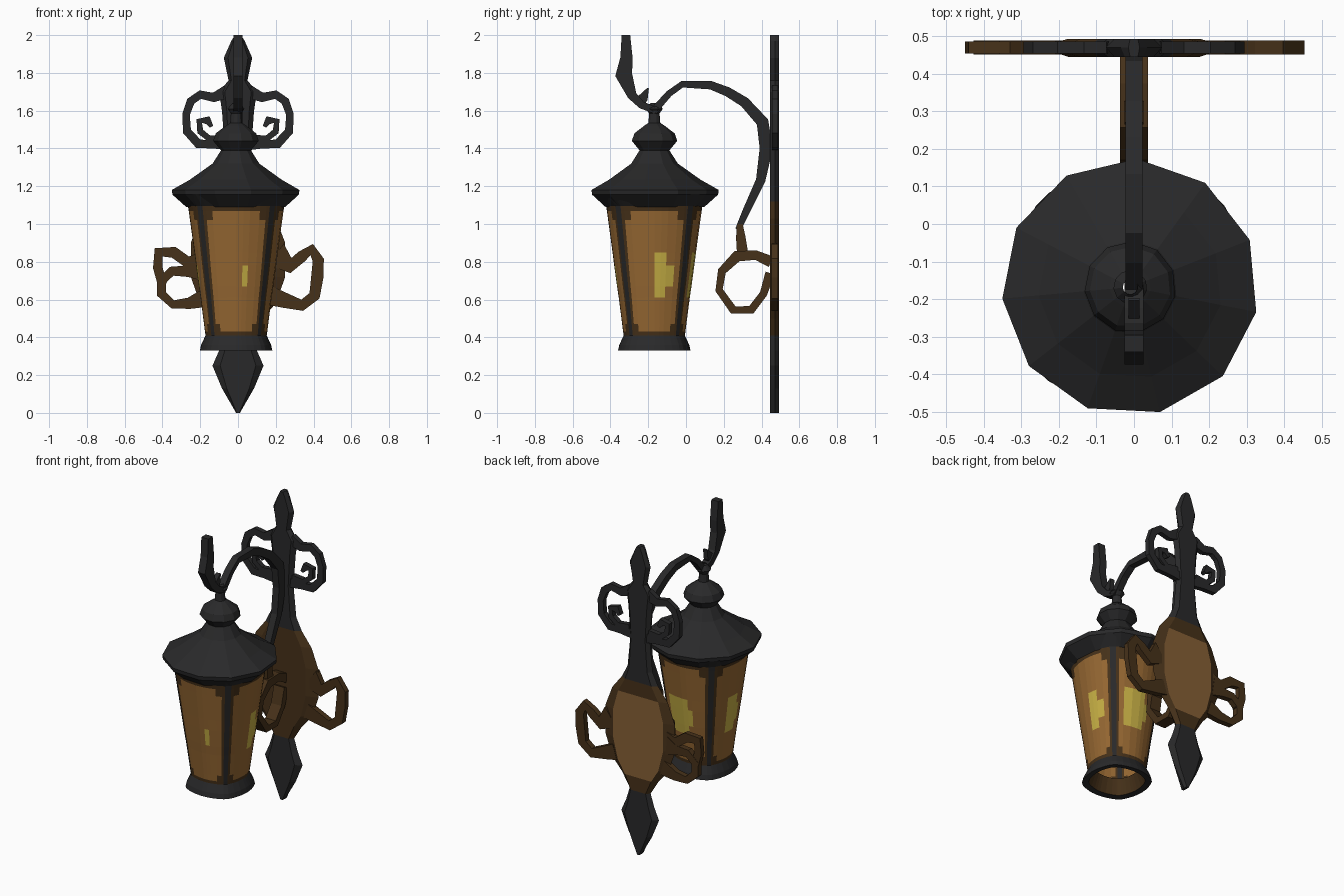
import bpy, bmesh, math
from mathutils import Vector


def material(name, rgb):
    m = bpy.data.materials.new(name)
    m.diffuse_color = (*rgb, 1)
    return m


IRON = material("charcoal iron", (0.022, 0.022, 0.023))
BROWN = material("dark brown", (0.062, 0.031, 0.010))
AMBER = material("amber glass", (0.31, 0.14, 0.033))
GLOW = material("yellow glow", (0.58, 0.44, 0.06))
BRONZE = material("bronze", (0.24, 0.115, 0.035))
MATS = [IRON, BROWN, AMBER, GLOW, BRONZE]

CX, CY = -0.01, -0.168     # lantern axis


def loft(name, rings, rule=lambda row, col: 0, caps=True):
    """Skin a list of equal closed rings; rule gives the material of each face."""
    bm = bmesh.new()
    vs = [[bm.verts.new(p) for p in r] for r in rings]
    n = len(rings[0])
    for i in range(len(vs) - 1):
        for j in range(n):
            k = (j + 1) % n
            f = bm.faces.new((vs[i][j], vs[i][k], vs[i + 1][k], vs[i + 1][j]))
            f.material_index = rule(i, j)
    if caps:
        for r, row in ((vs[0], 0), (vs[-1], len(vs) - 2)):
            bm.faces.new(r).material_index = rule(row, 0)
    bmesh.ops.recalc_face_normals(bm, faces=bm.faces)
    me = bpy.data.meshes.new(name)
    bm.to_mesh(me)
    bm.free()
    for m in MATS:
        me.materials.append(m)
    ob = bpy.data.objects.new(name, me)
    bpy.context.collection.objects.link(ob)
    return ob


def ribbon(name, path, depth, place, mat=0):
    """Flat bar along a planar path of (u, v, width); place maps (u, v, d) to 3D."""
    rings = []
    for i, (u, v, w) in enumerate(path):
        a = path[max(i - 1, 0)]
        b = path[min(i + 1, len(path) - 1)]
        t = Vector((b[0] - a[0], b[1] - a[1])).normalized()
        n = Vector((-t.y, t.x)) * w / 2
        p = Vector((u, v))
        h = depth / 2
        rings.append([place(*(p + n), -h), place(*(p + n), h),
                      place(*(p - n), h), place(*(p - n), -h)])
    return loft(name, rings, lambda r, c: mat)


def on_wall(u, v, d):
    return (u, 0.47 + d, v)


def on_middle(u, v, d):
    return (d, u, v)


# Lantern body: four bulging glass panels between corner bars
cols = [-37, -29, -15, 0, 9, 17, 29, 37, 41, 49]
angles = [(q * 90 + a, 1 + 0.07 * min(1, (abs(a) / 41) ** 2))
          for q in range(4) for a in cols]                # q: right, back, left, front
rows = [(0.43, 0.125), (0.335, 0.155), (0.33, 0.192), (0.36, 0.185), (0.41, 0.162),
        (0.43, 0.165), (0.47, 0.170), (0.61, 0.188), (0.67, 0.197), (0.78, 0.212),
        (0.85, 0.221), (1.02, 0.244), (1.07, 0.251), (1.095, 0.255), (1.16, 0.31)]
GLOW_COLS = {0: (3, 4, 5), 1: (1, 2, 3, 4), 2: (2, 3, 4), 3: (4,)}


def body_rule(row, col):
    q, c = divmod(col, len(cols))
    z = (rows[row][0] + rows[row + 1][0]) / 2
    if row == 0:
        return 1
    if z < 0.41 or z > 1.1 or c == 8:
        return 0
    if z < 0.43 or z > 1.07 or c in (7, 9):
        return 1
    if (z < 0.47 or z > 1.02) and c in (0, 6):            # rounded panel corners
        return 1
    if 0.61 < z < 0.85 and c in GLOW_COLS[q]:
        middle = 0.67 < z < 0.78
        if middle or (c != GLOW_COLS[q][-1] and q != 3):
            return 3
    return 2


def ring_at(z, r, angs):
    return [(CX + r * f * math.cos(math.radians(a)),
             CY + r * f * math.sin(math.radians(a)), z) for a, f in angs]


loft("lantern_body", [ring_at(z, r, angles) for z, r in rows], body_rule, caps=False)

# Roof with rim, collar and stem
eleven = [(87 + i * 360 / 11, 1.0) for i in range(11)]
roof = [(1.09, 0.265), (1.155, 0.338), (1.18, 0.342), (1.235, 0.245), (1.32, 0.125),
        (1.39, 0.080), (1.44, 0.122), (1.48, 0.108), (1.52, 0.055), (1.535, 0.032),
        (1.585, 0.028), (1.61, 0.045), (1.64, 0.02)]
loft("lantern_roof", [ring_at(z, r, eleven) for z, r in roof], caps=False)

# Wall plate: finials at both ends, a column, and an oval bronze-backed middle
plate = [(0, .01), (.13, .085), (.25, .135), (.33, .10), (.41, .075), (.50, .13), (.58, .20),
         (.72, .25), (.90, .25), (1.03, .20), (1.12, .13), (1.20, .09), (1.40, .07),
         (1.60, .085), (1.70, .10), (1.76, .05), (1.88, .075), (1.97, .035), (2.0, .015)]


def plate_rule(row, col):
    z = (plate[row][0] + plate[row + 1][0]) / 2
    if z < 0.43 or z > 1.1:
        return 0
    return 4 if col == 4 and 0.53 < z < 1.05 else 1


loft("wall_plate", [[(-w, .47, z), (-w * .7, .445, z), (w * .7, .445, z),
                     (w, .47, z), (w * .72, .492, z), (-w * .72, .492, z)]
                    for z, w in plate], plate_rule)

# Upper iron scrolls, mirrored left and right
for side, s in (("left", -1), ("right", 1)):
    outer = [(.06, 1.70, .07), (.13, 1.67, .05), (.20, 1.685, .045), (.25, 1.65, .045),
             (.275, 1.58, .04), (.27, 1.49, .045), (.21, 1.425, .05), (.13, 1.42, .04),
             (.05, 1.42, .06)]
    inner = [(.07, 1.46, .03), (.15, 1.45, .035), (.20, 1.49, .035), (.205, 1.545, .035),
             (.16, 1.55, .045), (.14, 1.515, .02)]
    for part, path in (("outer", outer), ("inner", inner)):
        ribbon(f"upper_scroll_{part}_{side}", [(s * u, v, w) for u, v, w in path],
               0.032, on_wall)

# Lower brown scrolls; the two sides curl differently
ribbon("lower_scroll_right",
       [(.17, .62, .10), (.25, .595, .08), (.34, .57, .06), (.405, .62, .06), (.42, .72, .065),
        (.425, .81, .06), (.39, .865, .06), (.34, .83, .06), (.28, .78, .08), (.20, .84, .14)],
       0.036, on_wall, 1)
ribbon("lower_scroll_left",
       [(-.17, .61, .10), (-.26, .58, .06), (-.345, .575, .045), (-.405, .63, .05),
        (-.405, .70, .05), (-.35, .75, .05), (-.27, .75, .06), (-.20, .76, .12)],
       0.036, on_wall, 1)
ribbon("lower_scroll_hook",
       [(-.40, .68, .05), (-.425, .77, .05), (-.42, .85, .06), (-.34, .85, .06),
        (-.27, .80, .06), (-.20, .80, .10)], 0.032, on_wall, 1)

# Arched arm from the plate over to the lantern stem
ribbon("hanging_arm",
       [(.275, .97, .03), (.32, 1.07, .04), (.395, 1.23, .05), (.425, 1.40, .07),
        (.405, 1.54, .065), (.31, 1.645, .055), (.22, 1.70, .05), (.13, 1.735, .045),
        (-.02, 1.74, .035), (-.09, 1.69, .035), (-.17, 1.60, .04)], 0.045, on_middle)

# Brown loop below the arm
ribbon("arm_loop_strut", [(.285, 1.0, .03), (.29, .93, .05), (.30, .84, .06)],
       0.05, on_middle, 1)
ribbon("arm_loop",
       [(.45, .80, .06), (.37, .835, .05), (.27, .83, .06), (.19, .75, .045), (.175, .65, .04),
        (.25, .545, .045), (.345, .545, .045), (.41, .63, .04), (.445, .74, .05)],
       0.075, on_middle, 1)

# Upright leaf and small barb on the lantern stem
ribbon("leaf_finial",
       [(-.16, 1.60, .035), (-.235, 1.63, .04), (-.285, 1.68, .05), (-.33, 1.79, .09),
        (-.315, 1.88, .065), (-.318, 2.0, .045)], 0.05, on_middle)
ribbon("leaf_barb", [(-.25, 1.64, .06), (-.225, 1.67, .05), (-.20, 1.72, .008)],
       0.03, on_middle)
